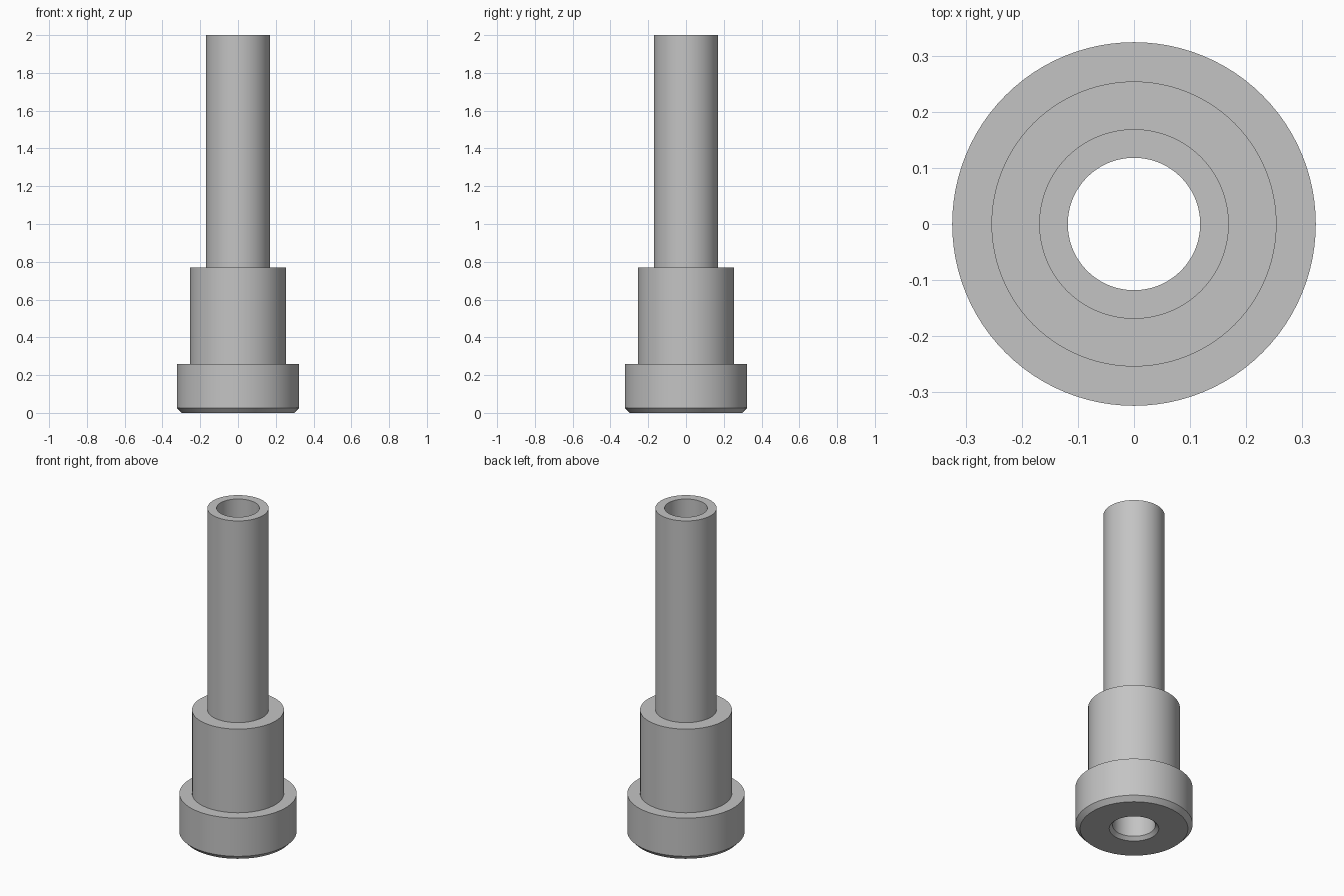
import bpy
import bmesh
import math

cube = bpy.data.objects.get("Cube")
if cube:
    bpy.data.objects.remove(cube)

SEGMENTS = 96

# Plain grey metal
metal = bpy.data.materials.new("grey_metal")
metal.use_nodes = True
colour = (0.55, 0.55, 0.55, 1)
metal.diffuse_color = colour
metal.node_tree.nodes["Principled BSDF"].inputs["Base Color"].default_value = colour

# Closed (radius, height) section: stepped outside, then the bore with its countersink
profile = [
    (0.298, 0), (0.324, 0.027), (0.324, 0.26),   # chamfered flange
    (0.254, 0.26), (0.254, 0.77),                # middle collar
    (0.169, 0.77), (0.169, 2),                   # long tube
    (0.118, 2), (0.118, 0.02), (0.137, 0),       # through bore
]

# Revolve the section around z
bm = bmesh.new()
rings = []
for radius, height in profile:
    ring = []
    for i in range(SEGMENTS):
        a = math.tau * i / SEGMENTS
        ring.append(bm.verts.new((radius * math.cos(a), radius * math.sin(a), height)))
    rings.append(ring)
for k, lower in enumerate(rings):
    upper = rings[(k + 1) % len(rings)]
    for i in range(SEGMENTS):
        j = (i + 1) % SEGMENTS
        bm.faces.new((lower[i], lower[j], upper[j], upper[i]))
bmesh.ops.recalc_face_normals(bm, faces=bm.faces)

mesh = bpy.data.meshes.new("stepped_bushing")
bm.to_mesh(mesh)
bm.free()
mesh.materials.append(metal)
bushing = bpy.data.objects.new("stepped_bushing", mesh)
bpy.context.collection.objects.link(bushing)

# Smooth round walls, crisp steps
bpy.ops.object.select_all(action='DESELECT')
bushing.select_set(True)
bpy.context.view_layer.objects.active = bushing
bpy.ops.object.shade_smooth_by_angle(angle=math.radians(30))
